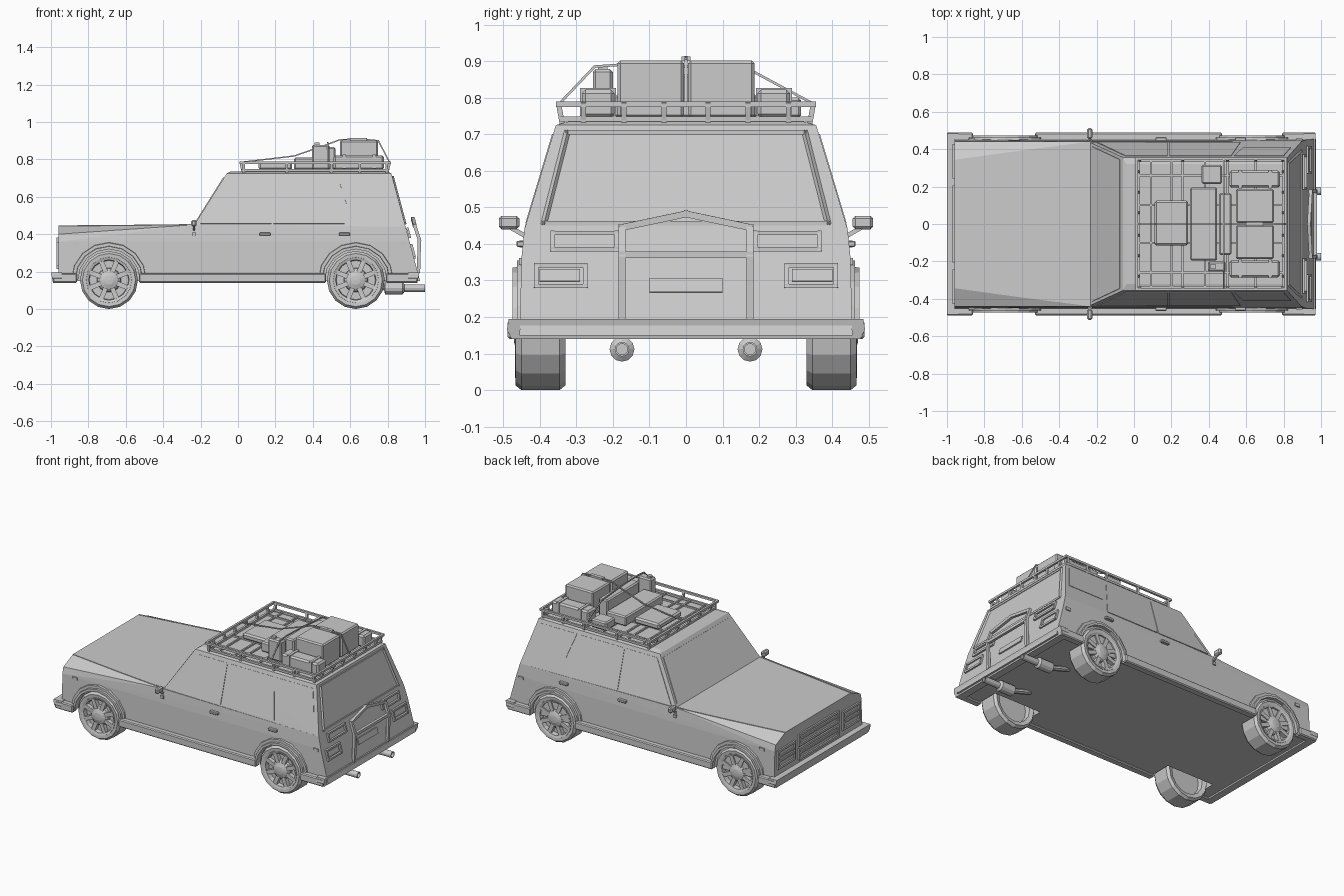
import bpy, bmesh, math
from mathutils import Vector, Matrix

if "Cube" in bpy.data.objects:
    bpy.data.objects.remove(bpy.data.objects["Cube"])

grey = bpy.data.materials.new("plain grey")
grey.use_nodes = True
grey.diffuse_color = (0.6, 0.6, 0.6, 1)
grey.node_tree.nodes["Principled BSDF"].inputs["Base Color"].default_value = (0.6, 0.6, 0.6, 1)


def finish(name, bm):
    bmesh.ops.recalc_face_normals(bm, faces=bm.faces)
    me = bpy.data.meshes.new(name)
    bm.to_mesh(me)
    bm.free()
    me.materials.append(grey)
    ob = bpy.data.objects.new(name, me)
    bpy.context.collection.objects.link(ob)
    return ob


def hull(name, points):
    """Convex solid from half-points, mirrored over y."""
    bm = bmesh.new()
    for x, y, z in points:
        for s in (1, -1):
            bm.verts.new((x, s * y, z))
    res = bmesh.ops.convex_hull(bm, input=bm.verts)
    bmesh.ops.dissolve_limit(bm, angle_limit=0.01, verts=bm.verts, edges=bm.edges)
    return finish(name, bm)


def box(name, x, y, z, bevel=0):
    """Box from (low, high) ranges."""
    bm = bmesh.new()
    size = [b - a for a, b in (x, y, z)]
    mid = [(a + b) / 2 for a, b in (x, y, z)]
    bmesh.ops.create_cube(bm, size=1, matrix=Matrix.Translation(mid) @ Matrix.Diagonal((*size, 1)))
    if bevel:
        bmesh.ops.bevel(bm, geom=bm.edges[:], offset=bevel, segments=1, affect='EDGES')
    return finish(name, bm)


def beams(name, paths, width, sides=4, closed=False):
    """Straight bars following each path."""
    bm = bmesh.new()
    for path in paths:
        pts = [Vector(p) for p in path]
        ends = pts[1:] + pts[:1] if closed else pts[1:]
        for a, b in zip(pts, ends):
            d = b - a
            rot = d.to_track_quat('Z', 'Y').to_matrix().to_4x4()
            spin = Matrix.Rotation(math.pi / sides, 4, 'Z')
            r = width / 2 / math.cos(math.pi / sides)
            bmesh.ops.create_cone(bm, cap_ends=True, segments=sides, radius1=r, radius2=r,
                                  depth=d.length + width * 0.8,
                                  matrix=Matrix.Translation((a + b) / 2) @ rot @ spin)
    return finish(name, bm)


def lathe(name, profile, centre, axis, steps):
    """Revolve (radius, offset) points around the axis."""
    bm = bmesh.new()
    rot = Vector(axis).to_track_quat('Z', 'Y').to_matrix().to_4x4()
    verts = [bm.verts.new((r, 0, h)) for r, h in profile]
    edges = [bm.edges.new(p) for p in zip(verts, verts[1:])]
    bmesh.ops.spin(bm, geom=verts + edges, cent=(0, 0, 0), axis=(0, 0, 1),
                   angle=math.tau, steps=steps)
    bmesh.ops.remove_doubles(bm, verts=bm.verts, dist=0.0005)
    bm.transform(Matrix.Translation(centre) @ rot)
    return finish(name, bm)


def plate(name, pts, normal, thick=0.006):
    """Thin panel lying on a surface."""
    bm = bmesh.new()
    face = bm.faces.new([bm.verts.new(p) for p in pts])
    ext = bmesh.ops.extrude_face_region(bm, geom=[face])
    moved = [v for v in ext["geom"] if isinstance(v, bmesh.types.BMVert)]
    bmesh.ops.translate(bm, verts=moved, vec=Vector(normal) * thick)
    return finish(name, bm)


def rear(y, z, off=0.0):
    return (0.82 + 0.267 * (0.725 - z) + off, y, z)


def side(s, x, z, off=0.0):
    return (x, s * (0.442 - 0.3 * (z - 0.44) + off), z)


def rect(y0, y1, z0, z1):
    return [(y0, z0), (y1, z0), (y1, z1), (y0, z1)]


# Body shell and cabin
body = hull("lower_body", [
    (-0.96, 0.455, 0.15), (-0.96, 0.45, 0.36), (-0.96, 0.44, 0.4), (-0.96, 0.34, 0.445),
    (-0.24, 0.455, 0.15), (-0.24, 0.45, 0.36), (-0.24, 0.44, 0.45),
    rear(0.455, 0.15), rear(0.45, 0.36), rear(0.442, 0.44)])
hull("cabin", [(-0.24, 0.438, 0.44), rear(0.442, 0.44), (-0.06, 0.356, 0.725),
               rear(0.356, 0.725), (-0.04, 0.32, 0.735), (0.8, 0.32, 0.735)])

# Wheels, wells and arches
for axle, wx in (("front", -0.69), ("rear", 0.63)):
    for s, hand in ((-1, "left"), (1, "right")):
        tag = f"{axle}_{hand}"
        well = lathe(f"well_cutter_{tag}", [(0, -0.1), (0.172, -0.1), (0.172, 0.1), (0, 0.1)],
                     (wx, s * 0.41, 0.155), (0, s, 0), 24)
        well.hide_render = True
        well.hide_viewport = True
        cut = body.modifiers.new(f"well_{tag}", 'BOOLEAN')
        cut.object = well
        cut.solver = 'EXACT'
        hub = (wx, s * 0.398, 0.155)
        lathe(f"tyre_{tag}", [(0, -0.03), (0.11, -0.03), (0.115, -0.06), (0.142, -0.068),
                              (0.155, -0.052), (0.155, 0.052), (0.142, 0.068), (0.122, 0.066),
                              (0.112, 0.035), (0, 0.035)], hub, (0, s, 0), 16)
        lathe(f"rim_ring_{tag}", [(0.104, 0.03), (0.108, 0.064), (0.122, 0.069), (0.125, 0.05)],
              hub, (0, s, 0), 16)
        lathe(f"hub_dome_{tag}", [(0.066, 0.03), (0.062, 0.052), (0.048, 0.064), (0.025, 0.072),
                                  (0, 0.074)], hub, (0, s, 0), 16)
        spokes = []
        for i in range(8):
            a = math.tau * (i + 0.5) / 8
            d = Vector((math.cos(a), 0, math.sin(a)))
            base = Vector((wx, s * 0.448, 0.155))
            spokes.append((base + d * 0.055, base + d * 0.1))
        beams(f"spokes_{tag}", spokes, 0.026)
        for part, r0, r1, y1 in (("arch_outer", 0.165, 0.207, 0.462),
                                 ("arch_inner", 0.165, 0.188, 0.474)):
            bm = bmesh.new()
            rings = []
            for i in range(9):
                a = math.pi * i / 8
                c, h = math.cos(a), math.sin(a)
                rings.append([bm.verts.new((wx + r * c, s * y, 0.155 + r * h))
                              for r, y in ((r0, 0.42), (r1, 0.42), (r1 - 0.008, y1), (r0, y1))])
            for p, q in zip(rings, rings[1:]):
                for k in range(4):
                    bm.faces.new((p[k], p[k - 1], q[k - 1], q[k]))
            bm.faces.new(rings[0])
            bm.faces.new(rings[-1])
            finish(f"{part}_{tag}", bm)

# Bumpers and side sills
hull("front_bumper", [(x, y, z) for y, z in ((0.475, 0.14), (0.49, 0.165), (0.485, 0.195))
                      for x in (-1.0 + (0.195 - z) * 0.2, -0.94)])
hull("rear_bumper", [(x, y, z) for y, z in ((0.475, 0.14), (0.49, 0.165), (0.485, 0.195))
                     for x in (0.97 - (0.195 - z) * 0.2, 0.91)])
for s, hand in ((-1, "left"), (1, "right")):
    for part, x0, x1 in (("front_bumper_end", -0.99, -0.86), ("side_sill", -0.53, 0.47),
                         ("rear_bumper_end", 0.79, 0.96)):
        y = sorted((s * 0.44, s * 0.488))
        box(f"{part}_{hand}", (x0, x1), y, (0.14, 0.19), 0.006)

    # Side windows, handles, markers and mirrors
    panes = (("front", [(-0.2, 0.455), (0.18, 0.455), (0.18, 0.7), (-0.045, 0.7)]),
             ("middle", [(0.19, 0.455), (0.57, 0.455), (0.52, 0.7), (0.19, 0.7)]),
             ("rear", [(0.585, 0.545), (0.84, 0.545), (0.8, 0.7), (0.535, 0.7)]))
    for part, pts in panes:
        plate(f"{part}_side_window_{hand}", [side(s, x, z, -0.002) for x, z in pts],
              (0, s, 0.3), 0.004)
    for x in (0.115, 0.54):
        box(f"door_handle_{hand}", (x, x + 0.06), sorted((s * 0.43, s * 0.464)), (0.392, 0.408), 0.003)
    for x in (-0.885, 0.865):
        box(f"side_marker_{hand}", (x, x + 0.035), sorted((s * 0.43, s * 0.457)), (0.343, 0.362))
    beams(f"mirror_arm_{hand}", [[(-0.235, s * 0.42, 0.43), (-0.235, s * 0.445, 0.425),
                                  (-0.235, s * 0.48, 0.445)]], 0.012)
    box(f"mirror_{hand}", (-0.25, -0.222), sorted((s * 0.455, s * 0.512)), (0.44, 0.477), 0.008)
    box(f"mirror_mount_{hand}", (-0.245, -0.225), sorted((s * 0.425, s * 0.455)), (0.39, 0.41))

    # Tail and head lamps
    lamp = rect(s * 0.275, s * 0.41, 0.285, 0.342)
    beams(f"tail_lamp_frame_{hand}", [[rear(y, z, 0.006) for y, z in lamp]], 0.012, closed=True)
    plate(f"tail_lamp_{hand}", [rear(y, z) for y, z in rect(s * 0.29, s * 0.4, 0.297, 0.33)], (1, 0, 0.27))
    beams(f"upper_lamp_frame_{hand}", [[rear(y, z, 0.008) for y, z in
                                        rect(s * 0.19, s * 0.365, 0.385, 0.43)]], 0.012, closed=True)
    beams(f"head_lamp_frame_{hand}", [[(-0.963, y, z) for y, z in
                                       rect(s * 0.25, s * 0.42, 0.24, 0.35)]], 0.014, closed=True)
    beams(f"head_lamp_bar_{hand}", [[(-0.963, s * 0.26, z), (-0.963, s * 0.41, z)]
                                    for z in (0.28, 0.31)], 0.01)

    # Exhausts
    lathe(f"muffler_{hand}", [(0, 0), (0.034, 0.006), (0.034, 0.1), (0.02, 0.11), (0.02, 0.22),
                              (0.015, 0.22), (0.015, 0.18), (0, 0.18)],
          (0.78, s * 0.175, 0.112), (1, 0, 0), 12)
    beams(f"exhaust_pipe_{hand}", [[(0.66, s * 0.175, 0.15), (0.79, s * 0.175, 0.112)]], 0.03, 8)

# Windscreen, rear window, bonnet edge and grille
plate("windscreen", [(-0.222, -0.415, 0.465), (-0.222, 0.415, 0.465), (-0.073, 0.345, 0.702),
                     (-0.073, -0.345, 0.702)], (-0.85, 0, 0.53), 0.006)
window = [(-0.388, 0.457), (0.388, 0.457), (0.325, 0.705), (-0.325, 0.705)]
beams("rear_window_frame", [[rear(y, z) for y, z in window]], 0.012, closed=True)
beams("bonnet_edges", [[(-0.955, s * 0.34, 0.443), (-0.6, s * 0.389, 0.446),
                        (-0.24, s * 0.435, 0.45)] for s in (1, -1)], 0.008)
for name, z0, z1 in (("upper_grille", 0.31, 0.375), ("lower_grille", 0.22, 0.285)):
    beams(name, [[(-0.963, y, z) for y, z in rect(-0.2, 0.2, z0, z1)]], 0.014, closed=True)
    mid = (z0 + z1) / 2
    beams(name + "_bar", [[(-0.961, -0.2, mid), (-0.961, 0.2, mid)]], 0.01)

# Tailgate guard and plate
guard = [(0.965, -0.175, 0.2), (0.97, -0.175, 0.37), (0.945, -0.175, 0.445), (0.935, 0, 0.482),
         (0.945, 0.175, 0.445), (0.97, 0.175, 0.37), (0.965, 0.175, 0.2)]
beams("tailgate_guard", [guard, [guard[1], guard[5]]], 0.018)
plate("number_plate", [rear(y, z) for y, z in rect(-0.1, 0.1, 0.267, 0.305)], (1, 0, 0.27), 0.008)

# Roof rack
for name, z, grow, w in (("rack_top_rail", 0.782, 0.01, 0.014), ("rack_low_rail", 0.742, 0, 0.014)):
    x0, x1, y = 0.025 - grow, 0.8 + grow, 0.338 + grow
    beams(name, [[(x0, -y, z), (x1, -y, z), (x1, y, z), (x0, y, z)]], w, closed=True)
posts = [((x, s * 0.338, 0.725), (x, s * 0.348, 0.782))
         for s in (1, -1) for x in (0.03, 0.26, 0.5, 0.65, 0.795)]
posts += [((x, y, 0.738), (x + d, y, 0.782)) for x, d in ((0.025, -0.01), (0.8, 0.01))
          for y in (-0.28, -0.17, -0.06, 0.06, 0.17, 0.28)]
beams("rack_posts", posts, 0.014)
beams("rack_slats", [((x, -0.335, 0.741), (x, 0.335, 0.741)) for x in (0.09, 0.2, 0.26, 0.38, 0.5, 0.65)]
      + [((0.03, y, 0.741), (0.8, y, 0.741)) for y in (-0.26, -0.1, 0.1, 0.26)], 0.01)

# Luggage
box("flat_suitcase", (0.11, 0.29), (-0.115, 0.125), (0.745, 0.785), 0.01)
box("medium_case", (0.3, 0.445), (-0.195, 0.195), (0.745, 0.81), 0.008)
box("upright_case", (0.455, 0.52), (-0.165, 0.165), (0.745, 0.865), 0.008)
box("fuel_can", (0.395, 0.49), (-0.255, -0.2), (0.745, 0.878), 0.008)
box("fuel_can_cap", (0.41, 0.435), (-0.24, -0.215), (0.875, 0.89))
box("small_box", (0.36, 0.47), (0.215, 0.315), (0.745, 0.8), 0.008)
for s, hand in ((-1, "left"), (1, "right")):
    box(f"large_suitcase_{hand}", (0.545, 0.748), sorted((s * 0.006, s * 0.187)), (0.745, 0.902), 0.008)
    box(f"long_box_{hand}", (0.51, 0.78), sorted((s * 0.195, s * 0.285)), (0.745, 0.822), 0.01)
    for x in (0.56, 0.72):
        box(f"long_box_clasp_{hand}", (x, x + 0.018), sorted((s * 0.191, s * 0.29)), (0.75, 0.826))

# Straps over the load
beams("long_strap", [[(0.02, 0, 0.785), (0.3, 0, 0.818), (0.45, 0, 0.87), (0.545, 0, 0.905),
                      (0.65, 0, 0.91), (0.75, 0, 0.9), (0.81, 0, 0.785)]], 0.007)
beams("cross_strap", [[(0.48, -0.345, 0.785), (0.48, -0.25, 0.885), (0.48, -0.18, 0.89),
                       (0.48, 0, 0.885), (0.48, 0.19, 0.868), (0.48, 0.345, 0.785)]], 0.007)
box("strap_buckle", (0.6, 0.69), (-0.012, 0.012), (0.9, 0.913))
